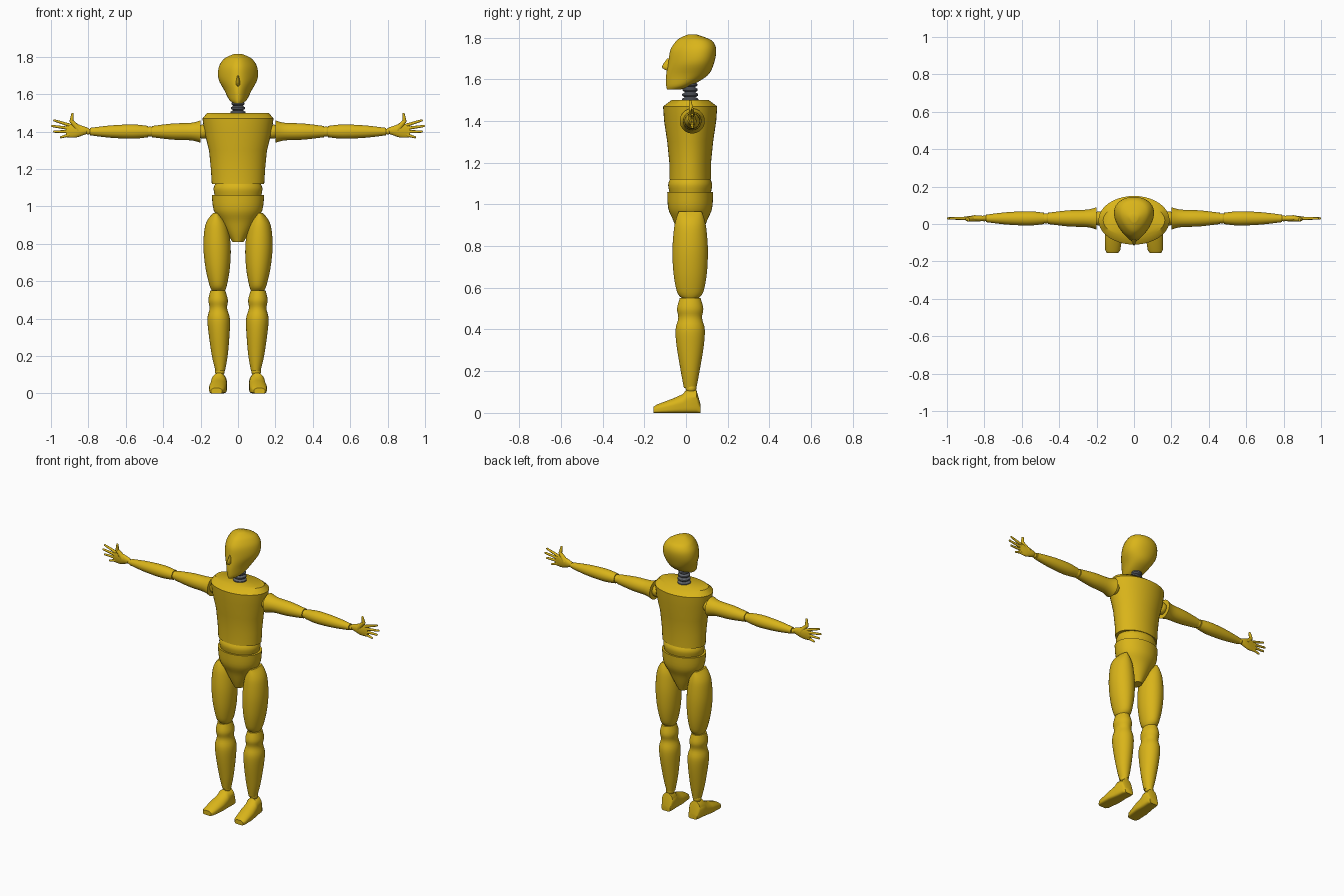
import bpy, bmesh, math
from mathutils import Vector, Matrix

cube = bpy.data.objects.get("Cube")
if cube:
    bpy.data.objects.remove(cube, do_unlink=True)


def material(name, rgb):
    mat = bpy.data.materials.new(name)
    mat.use_nodes = True
    color = (*rgb, 1)
    mat.diffuse_color = color
    mat.node_tree.nodes["Principled BSDF"].inputs["Base Color"].default_value = color
    return mat


gold = material("golden yellow", (0.7, 0.46, 0.01))
grey = material("dark grey", (0.12, 0.13, 0.15))


def finish(name, bm, mat=gold):
    """Smooth shading with sharp edges kept, then link the part."""
    bmesh.ops.recalc_face_normals(bm, faces=bm.faces)
    for face in bm.faces:
        face.smooth = True
    for edge in bm.edges:
        edge.smooth = edge.calc_face_angle(0) < math.pi / 4
    mesh = bpy.data.meshes.new(name)
    bm.to_mesh(mesh)
    bm.free()
    mesh.materials.append(mat)
    part = bpy.data.objects.new(name, mesh)
    bpy.context.scene.collection.objects.link(part)


def refine(rings, steps):
    """Run a flowing curve through the ring values."""
    points = [Vector(ring) for ring in rings]
    padded = [points[0], *points, points[-1]]
    result = []
    for a, b, c, d in zip(padded, padded[1:], padded[2:], padded[3:]):
        start, end = (c - a) / 2, (d - b) / 2
        for i in range(steps):
            s = i / steps
            ease = s * s * (3 - 2 * s)
            result.append(b.lerp(c, ease) + start * s * (1 - s) ** 2 - end * s * s * (1 - s))
    return result + [points[-1]]


def loft(name, rings, center, axis="z", side=1, lean=0, egg=0, flat=False,
         steps=4, mat=gold, sides=40):
    """Skin oval rings: position, two radii and, if given, an own second centre."""
    bm = bmesh.new()
    loops = []
    for t, radius_u, radius_v, *own in refine(rings, steps):
        center_u = center[0] + lean * (t - rings[0][0])
        center_v = own[0] if own else radius_v if flat else center[1]
        loop = []
        for i in range(sides):
            angle = math.tau * i / sides
            c, s = math.cos(angle), math.sin(angle)
            if flat and s < 0:  # boxy underside
                c, s = math.copysign(abs(c) ** 0.4, c), -abs(s) ** 0.4
            u = center_u + radius_u * c * (1 + egg * s)
            v = center_v + radius_v * s
            x, y, z = {"z": (u, v, t), "x": (t, u, v), "y": (u, t, v)}[axis]
            loop.append(bm.verts.new((x * side, y, z)))
        loops.append(loop)
    for low, high in zip(loops, loops[1:]):
        for i in range(sides):
            bm.faces.new((low[i - 1], low[i], high[i], high[i - 1]))
    bm.faces.new(loops[0])
    bm.faces.new(loops[-1])
    finish(name, bm, mat)


def ball(name, center, radius):
    bm = bmesh.new()
    bmesh.ops.create_uvsphere(bm, u_segments=24, v_segments=12, radius=radius,
                              matrix=Matrix.Translation(center))
    finish(name, bm)


def finger(name, start, end, thick, thin):
    """Tapered tube with a rounded tip."""
    start, end = Vector(start), Vector(end)
    along = end - start
    turn = along.to_track_quat("Z", "Y").to_matrix().to_4x4()
    bm = bmesh.new()
    bmesh.ops.create_cone(bm, cap_ends=True, segments=12, radius1=thick, radius2=thin,
                          depth=along.length,
                          matrix=Matrix.Translation((start + end) / 2) @ turn)
    bmesh.ops.create_uvsphere(bm, u_segments=12, v_segments=8, radius=thin,
                              matrix=Matrix.Translation(end) @ turn)
    finish(name, bm)


def round_rings(profile):
    return [(t, radius, radius) for t, radius in profile]


# Head: an egg that narrows toward the face, with a small nose
middle = (0, 0.02)
loft("head", [(1.55, .02, .03, -.06), (1.57, .045, .06, -.035), (1.62, .07, .1, .005),
              (1.68, .1, .11, .025), (1.74, .1, .11, .035), (1.78, .08, .09, .04),
              (1.8, .055, .06, .035), (1.815, .02, .02, .03)], middle, egg=0.3)
loft("nose", [(1.64, .008, .03), (1.66, .013, .055), (1.7, .005, .03)], (0, -0.06))

# Ribbed neck
ribs = []
for i in range(5):
    base, radius = 1.49 + 0.024 * i, 0.04 - 0.002 * i
    ribs += [(base, radius * 0.7), (base + 0.008, radius), (base + 0.016, radius)]
loft("neck", round_rings(ribs), middle, steps=1, mat=grey)

# Trunk: chest shell, waist band and pelvis
loft("chest", [(1.12, .14, .1), (1.2, .145, .1), (1.3, .155, .11), (1.4, .18, .125),
               (1.47, .19, .13), (1.5, .165, .09)], middle, steps=1)
loft("waist", [(1.06, .125, .1), (1.1, .13, .105), (1.14, .11, .085)], middle)
loft("pelvis", [(.81, .03, .04), (.86, .06, .06), (.92, .095, .08), (.98, .13, .105),
                (1.06, .14, .11)], middle)

# Limbs, built for each side
for side, word in ((1, "left_"), (-1, "right_")):
    deep, high = 0.03, 1.4
    arm_line = (deep, high)

    # Arm segments with ball joints
    for joint, x, radius in (("shoulder", .185, .038), ("elbow", .47, .027), ("wrist", .8, .016)):
        ball(word + joint, (side * x, deep, high), radius)
    loft(word + "upper_arm", round_rings([(.2, .06), (.25, .047), (.35, .043), (.46, .03)]),
         arm_line, "x", side)
    loft(word + "forearm", round_rings([(.48, .03), (.56, .038), (.68, .033), (.79, .02)]),
         arm_line, "x", side)

    # Open hand with spread fingers
    loft(word + "palm", [(.8, .012, .014), (.83, .016, .025), (.87, .014, .037), (.92, .007, .035)],
         (deep, high + 0.005), "x", side)
    for i, label in enumerate(("index", "middle", "ring", "little")):
        reach = 0.994 - 0.012 * (i - 1) ** 2
        finger(word + label + "_finger", (side * 0.9, deep, high + 0.034 - 0.017 * i),
               (side * reach, deep, high + 0.06 - 0.03 * i), 0.009, 0.006)
    knuckle = (side * 0.89, deep - 0.005, high + 0.055)
    finger(word + "thumb_base", (side * 0.85, deep, high + 0.01), knuckle, 0.018, 0.011)
    finger(word + "thumb_tip", knuckle, (side * 0.885, deep - 0.01, high + 0.093), 0.011, 0.007)

    # Leg segments
    loft(word + "thigh", [(.55, .035, .04), (.58, .047, .063), (.67, .065, .08),
                          (.78, .073, .085), (.88, .064, .078), (.93, .045, .068),
                          (.965, .015, .055)], (.105, .02), side=side, lean=0.03)
    loft(word + "shin", [(.12, .025, .03), (.2, .042, .045), (.32, .056, .065), (.4, .06, .07),
                         (.455, .047, .057), (.5, .052, .063), (.55, .04, .05)],
         (.095, .02), side=side, lean=0.03)
    ball(word + "ankle", (side * 0.097, 0.024, 0.118), 0.026)

    # Foot, turned slightly outward toward the toe
    loft(word + "foot", [(-.155, .03, .015), (-.14, .04, .02), (-.06, .047, .035),
                         (-.015, .043, .045), (0, .042, .055), (.05, .04, .055),
                         (.07, .03, .02)], (.115, 0), "y", side, lean=-0.08, flat=True, steps=1)
